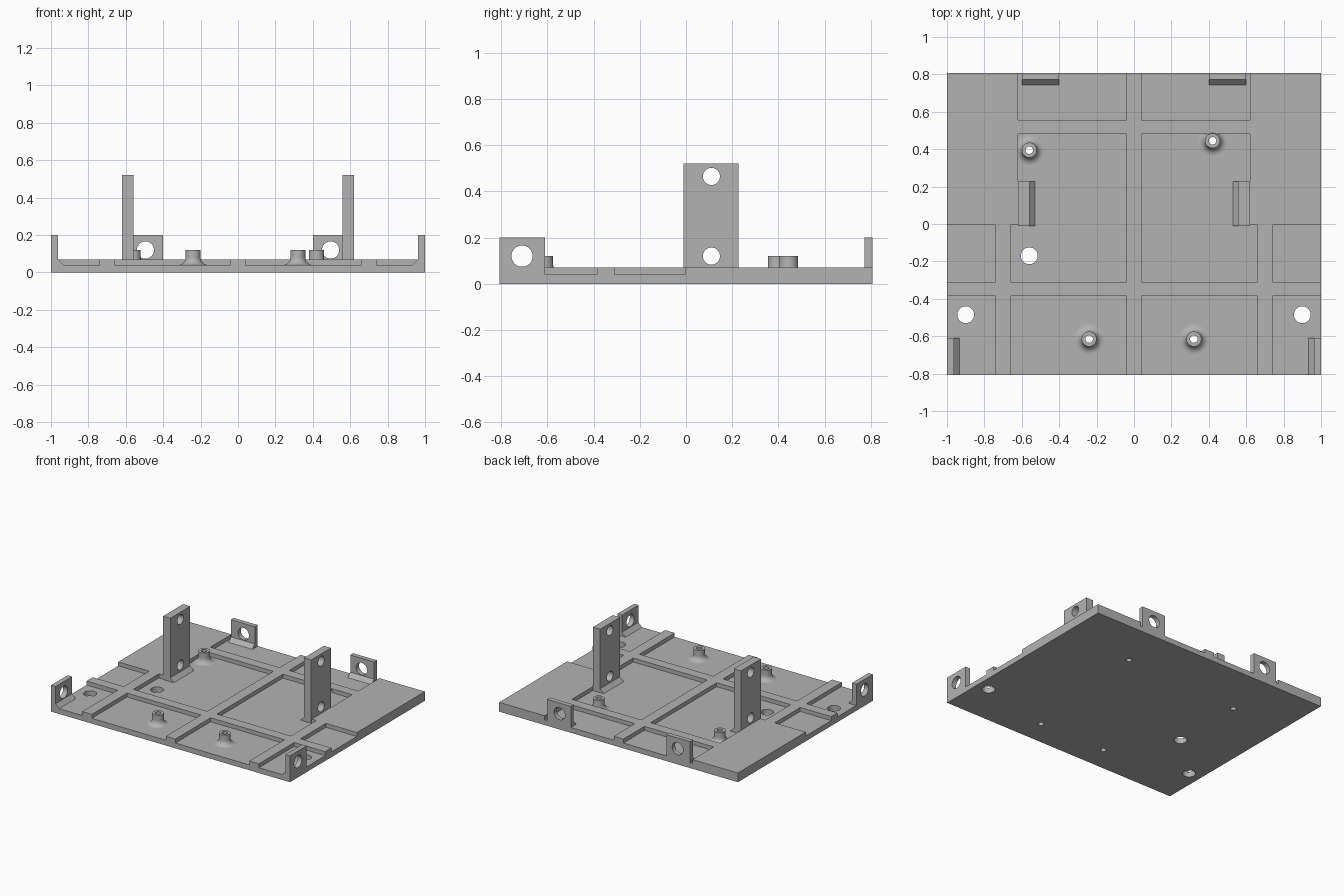
import bpy, bmesh, math
from mathutils import Matrix, Vector

cube = bpy.data.objects.get("Cube")
if cube:
    bpy.data.objects.remove(cube, do_unlink=True)

grey = bpy.data.materials.new("plain grey")
grey.use_nodes = True
grey.diffuse_color = (0.45, 0.45, 0.45, 1)
grey.node_tree.nodes["Principled BSDF"].inputs["Base Color"].default_value = (0.45, 0.45, 0.45, 1)

HALF_Y = 0.807    # half depth of the plate
TOP = 0.07        # plate surface
FLOOR = 0.04      # pocket floor
OVER = 0.1        # how far cutters overshoot open edges


def prism(bm, pts, axis, lo, hi):
    """Extrude a 2D outline along an axis (outline uses the other two axes in order)."""
    def place(p, h):
        c = list(p)
        c.insert("xyz".index(axis), h)
        return bm.verts.new(c)
    face = bm.faces.new([place(p, lo) for p in pts])
    out = bmesh.ops.extrude_face_region(bm, geom=[face])
    move = Vector([hi - lo if a == axis else 0 for a in "xyz"])
    bmesh.ops.translate(bm, vec=move, verts=[v for v in out["geom"] if isinstance(v, bmesh.types.BMVert)])


def box(bm, x0, x1, y0, y1, z0, z1):
    prism(bm, [(x0, y0), (x1, y0), (x1, y1), (x0, y1)], "z", z0, z1)


def drill(bm, centre, radius, axis, length=0.4):
    turn = {"x": Matrix.Rotation(math.pi / 2, 4, "Y"),
            "y": Matrix.Rotation(math.pi / 2, 4, "X"), "z": Matrix()}[axis]
    bmesh.ops.create_cone(bm, cap_ends=True, segments=48, radius1=radius, radius2=radius,
                          depth=length, matrix=Matrix.Translation(centre) @ turn)


def finish(name, bm):
    bmesh.ops.recalc_face_normals(bm, faces=bm.faces[:])
    mesh = bpy.data.meshes.new(name)
    bm.to_mesh(mesh)
    bm.free()
    mesh.materials.append(grey)
    ob = bpy.data.objects.new(name, mesh)
    bpy.context.collection.objects.link(ob)
    return ob


def cut(ob, bm):
    """Subtract a cutter mesh and bake the result."""
    cutter = finish("cutter", bm)
    cutter.hide_render = True
    mod = ob.modifiers.new("cut", "BOOLEAN")
    mod.operation, mod.solver, mod.object = "DIFFERENCE", "EXACT", cutter
    deps = bpy.context.evaluated_depsgraph_get()
    baked = bpy.data.meshes.new_from_object(ob.evaluated_get(deps))
    ob.modifiers.clear()
    ob.data = baked
    bpy.data.objects.remove(cutter, do_unlink=True)


def smooth(ob):
    bpy.ops.object.select_all(action="DESELECT")
    ob.select_set(True)
    bpy.context.view_layer.objects.active = ob
    bpy.ops.object.shade_smooth_by_angle(angle=math.radians(30))


standoff_spots = [(-0.56, 0.395), (0.42, 0.445), (-0.24, -0.615), (0.32, -0.615)]
plate_holes = [(-0.9, -0.485), (0.9, -0.485), (-0.56, -0.17)]

# Base plate with shallow pockets that leave crossing ribs
bm = bmesh.new()
box(bm, -1, 1, -HALF_Y, HALF_Y, 0, TOP)
plate = finish("base_plate", bm)

bm = bmesh.new()
for s in (-1, 1):
    box(bm, s * 0.04, s * 0.62, 0.555, HALF_Y + OVER, FLOOR, TOP + OVER)
    box(bm, s * 0.04, s * 0.66, -HALF_Y - OVER, -0.385, FLOOR, TOP + OVER)
    box(bm, s * 0.74, s * (1 + OVER), -HALF_Y - OVER, -0.385, FLOOR, TOP + OVER)
    box(bm, s * 0.74, s * (1 + OVER), -0.31, -0.005, FLOOR, TOP + OVER)
    stepped = [(0.04, -0.31), (0.66, -0.31), (0.66, -0.005), (0.62, -0.005), (0.62, 0.48), (0.04, 0.48)]
    prism(bm, [(s * x, y) for x, y in stepped], "z", FLOOR, TOP + OVER)
cut(plate, bm)

bm = bmesh.new()
for x, y in plate_holes:
    drill(bm, (x, y, 0), 0.045, "z")
for x, y in standoff_spots:
    drill(bm, (x, y, 0), 0.02, "z")
cut(plate, bm)
smooth(plate)


def foot_profile(outer, inner, height):
    """Upright wall with a chamfered inner foot."""
    return [(outer, FLOOR), (inner - 0.03, FLOOR), (inner, TOP), (inner, height), (outer, height)]


for s, side in ((-1, "right"), (1, "left")):
    # Tall upright with two holes
    bm = bmesh.new()
    prism(bm, [(s * x, z) for x, z in foot_profile(0.62, 0.56, 0.52)], "y", -0.01, 0.228)
    post = finish(side + "_post", bm)
    bm = bmesh.new()
    for z in (0.12, 0.465):
        drill(bm, (s * 0.59, 0.11, z), 0.037, "x")
    cut(post, bm)
    smooth(post)

    # Front corner ear, standing along the side edge
    bm = bmesh.new()
    prism(bm, [(s * x, z) for x, z in foot_profile(1, 0.963, 0.2)], "y", -HALF_Y, -0.61)
    ear = finish(side + "_front_ear", bm)
    bm = bmesh.new()
    drill(bm, (s * 0.98, -0.71, 0.12), 0.046, "x")
    cut(ear, bm)
    smooth(ear)

    # Rear ear, standing along the back edge
    bm = bmesh.new()
    prism(bm, foot_profile(HALF_Y, HALF_Y - 0.035, 0.2), "x", s * 0.4, s * 0.6)
    ear = finish(side + "_rear_ear", bm)
    bm = bmesh.new()
    drill(bm, (s * 0.495, 0.79, 0.12), 0.046, "y")
    cut(ear, bm)
    smooth(ear)

# Hollow standoffs with a concave flared foot
flare = [(0.08 - 0.04 * math.sin(a), 0.08 - 0.04 * math.cos(a))
         for a in (math.pi / 2 * i / 8 for i in range(9))]
ring = [(0.02, FLOOR)] + flare + [(0.04, 0.12), (0.02, 0.12)]
for i, (x, y) in enumerate(standoff_spots):
    bm = bmesh.new()
    verts = [bm.verts.new((r, 0, z)) for r, z in ring]
    edges = [bm.edges.new((a, b)) for a, b in zip(verts, verts[1:] + verts[:1])]
    bmesh.ops.spin(bm, geom=verts + edges, cent=(0, 0, 0), axis=(0, 0, 1),
                   angle=math.tau, steps=48, use_merge=True)
    bmesh.ops.remove_doubles(bm, verts=bm.verts[:], dist=0.0001)
    standoff = finish("standoff_%d" % (i + 1), bm)
    standoff.location = (x, y, 0)
    smooth(standoff)
